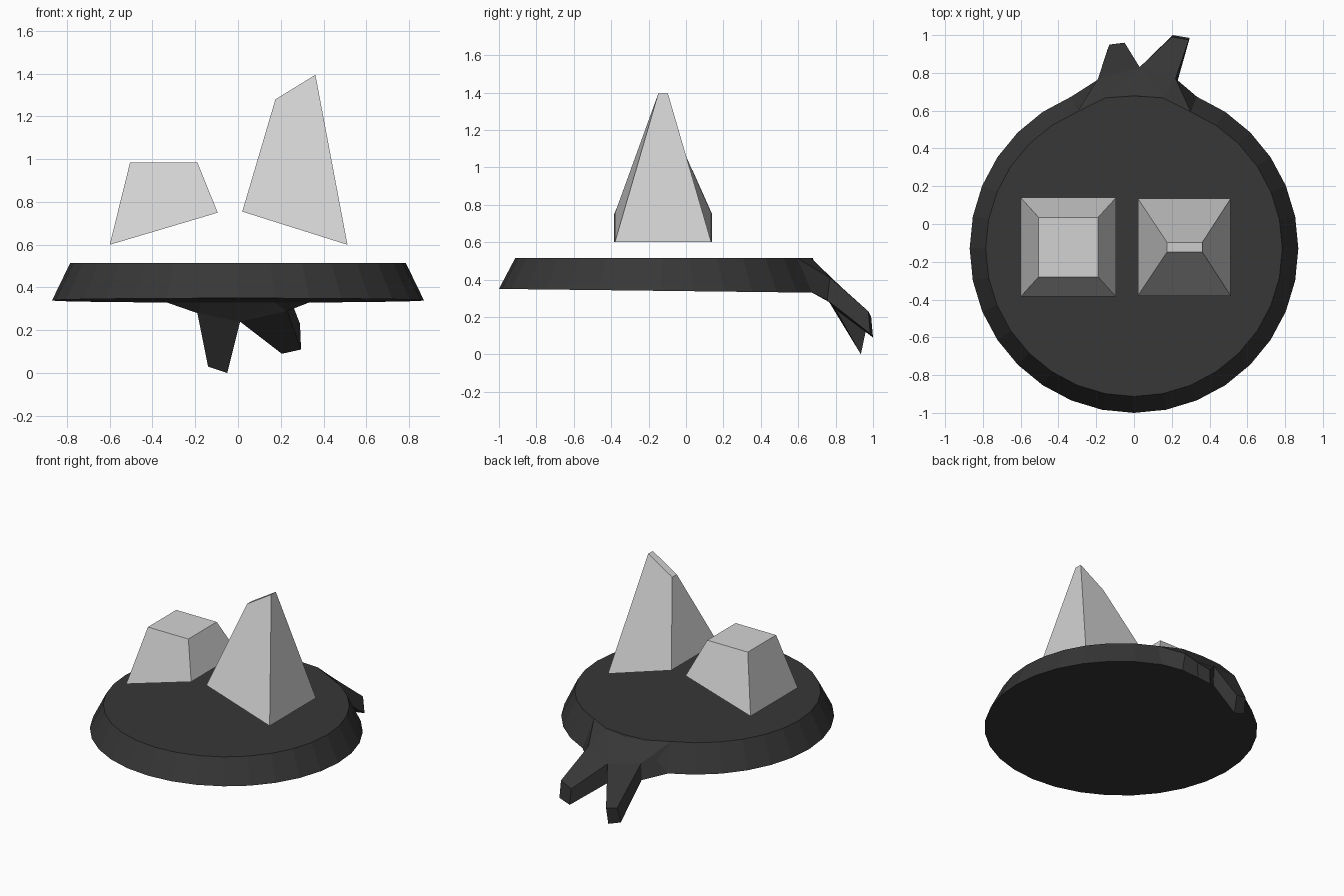
import bpy, bmesh, math

if "Cube" in bpy.data.objects:
    bpy.data.objects.remove(bpy.data.objects["Cube"])


def material(name, rgb):
    m = bpy.data.materials.new(name)
    m.diffuse_color = (*rgb, 1)
    m.use_nodes = True
    m.node_tree.nodes["Principled BSDF"].inputs["Base Color"].default_value = m.diffuse_color
    return m


DARK = material("charcoal", (0.038, 0.038, 0.038))
LIGHT = material("light grey", (0.65, 0.65, 0.65))


def build(name, verts, faces, mat):
    """Make a flat shaded object with outward normals."""
    bm = bmesh.new()
    vs = [bm.verts.new(v) for v in verts]
    for f in faces:
        bm.faces.new([vs[i] for i in f])
    bmesh.ops.recalc_face_normals(bm, faces=bm.faces)
    me = bpy.data.meshes.new(name)
    bm.to_mesh(me)
    bm.free()
    me.materials.append(mat)
    ob = bpy.data.objects.new(name, me)
    bpy.context.collection.objects.link(ob)
    return ob


# bevelled round base: wide lower ring, narrower top ring
N, CY = 32, -0.13
bottom, top = [], []
for k in range(N):
    a = 2 * math.pi * k / N
    c, s = math.cos(a), math.sin(a)
    y = CY + 0.87 * s
    bottom.append((0.87 * c, y, 0.35 - 0.012 * (y + 1)))
    push = {7: 0.03, 8: 0.025, 9: 0.03}.get(k, 0)   # top edge bulges toward the tail
    top.append((0.785 * c, CY + 0.783 * s + push, 0.515))
rim = [(k, (k + 1) % N, N + (k + 1) % N, N + k) for k in range(N)]
build("round_base", bottom + top,
      rim + [tuple(range(N)), tuple(range(N, 2 * N))], DARK)

# forked tail: upper and lower sheet sharing one outline
tail_top = [top[10], top[9], top[7], top[6],
            (-.19, .77, .40), (-.13, .95, .14), (-.05, .96, .12),
            (.03, .83, .36), (.20, .99, .20), (.29, .975, .23), (.22, .77, .41)]
tail_low = [bottom[10], bottom[9], bottom[7], bottom[6],
            (-.19, .765, .28), (-.14, .925, .03), (-.05, .935, 0),
            (.01, .80, .24), (.205, 1.0, .09), (.295, .985, .11), (.23, .755, .29)]
sheet = [(0, 1, 4), (1, 7, 4), (1, 2, 7), (2, 10, 7), (2, 3, 10),
         (4, 7, 6, 5), (7, 10, 9, 8)]
n = len(tail_top)
edge = [0, 4, 5, 6, 7, 8, 9, 10, 3]
sides = [(a, b, b + n, a + n) for a, b in zip(edge, edge[1:])]
sides += [(a, b, b + n, a + n) for a, b in ((3, 2), (2, 1), (1, 0))]
build("forked_tail", tail_top + tail_low,
      sheet + [tuple(i + n for i in f) for f in sheet] + sides, DARK)


# floating tapered blocks: each level is (x, z) at left and right plus a y range
def block(name, low, high):
    verts = []
    for (x0, z0), (x1, z1), (y0, y1) in (low, high):
        verts += [(x0, y0, z0), (x1, y0, z1), (x1, y1, z1), (x0, y1, z0)]
    faces = [(0, 1, 2, 3), (4, 5, 6, 7)]
    faces += [(i, (i + 1) % 4, 4 + (i + 1) % 4, 4 + i) for i in range(4)]
    build(name, verts, faces, LIGHT)


block("short_block", ((-.60, .60), (-.095, .75), (-.385, .14)),
      ((-.505, .985), (-.19, .985), (-.28, .035)))
block("tall_block", ((.02, .755), (.512, .60), (-.38, .135)),
      ((.175, 1.28), (.362, 1.395), (-.148, -.097)))
